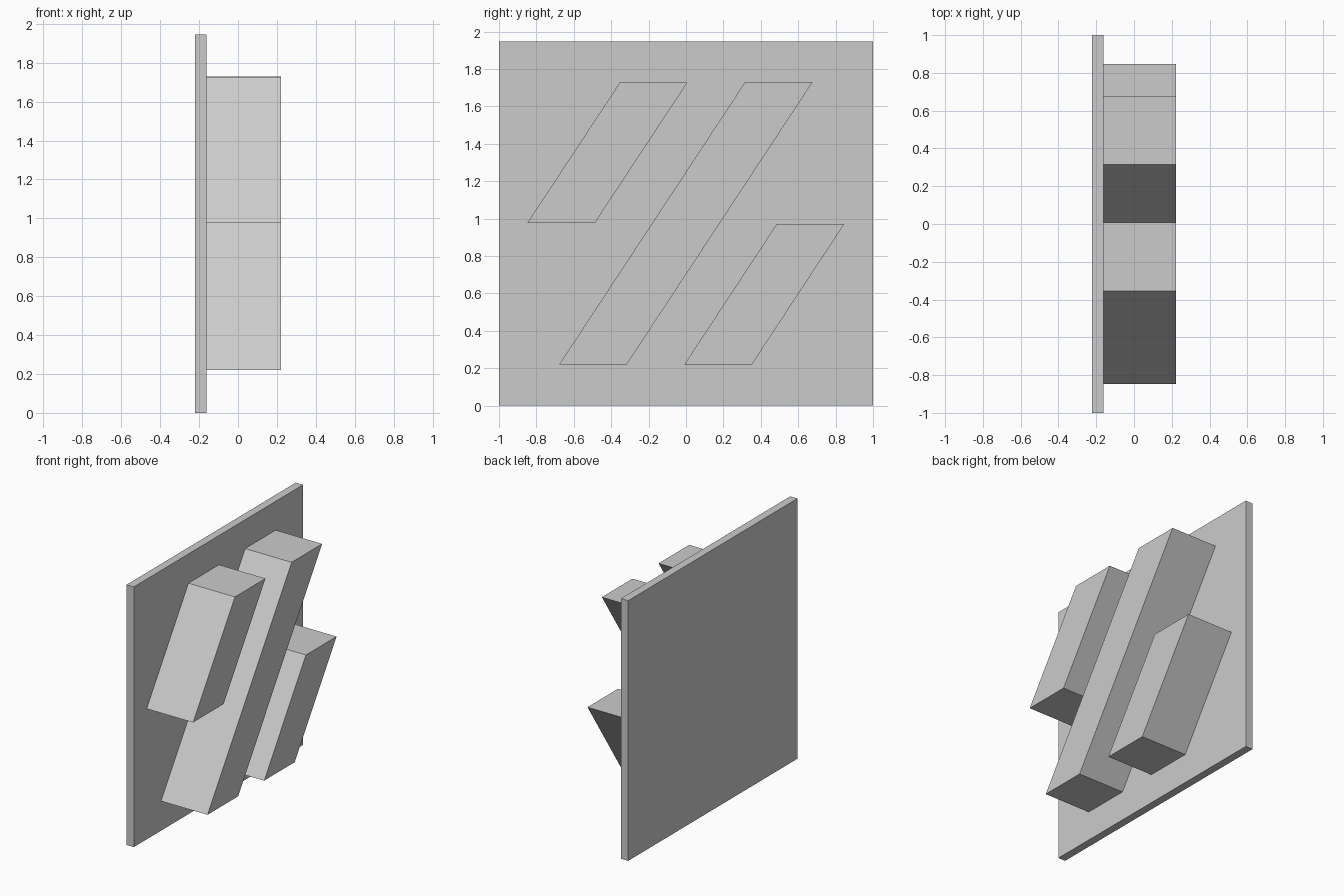
import bpy
import bmesh
from mathutils import Vector

cube = bpy.data.objects.get("Cube")
if cube:
    bpy.data.objects.remove(cube, do_unlink=True)

# Single light grey finish
grey = bpy.data.materials.new("light_grey")
grey.use_nodes = True
colour = (0.6, 0.6, 0.6, 1.0)
grey.diffuse_color = colour
grey.node_tree.nodes["Principled BSDF"].inputs["Base Color"].default_value = colour


def extruded_panel(name, outline, x_start, x_end):
    """Extrude a (y, z) outline along x."""
    bm = bmesh.new()
    face = bm.faces.new([bm.verts.new((x_start, y, z)) for y, z in outline])
    result = bmesh.ops.extrude_face_region(bm, geom=[face])
    moved = [v for v in result["geom"] if isinstance(v, bmesh.types.BMVert)]
    bmesh.ops.translate(bm, verts=moved, vec=Vector((x_end - x_start, 0, 0)))
    bmesh.ops.recalc_face_normals(bm, faces=bm.faces[:])
    mesh = bpy.data.meshes.new(name)
    bm.to_mesh(mesh)
    bm.free()
    mesh.materials.append(grey)
    obj = bpy.data.objects.new(name, mesh)
    bpy.context.collection.objects.link(obj)
    return obj


BACK, PLATE_FRONT, BAR_FRONT = -0.222, -0.162, 0.222
HEIGHT = 1.946
BAR_WIDTH = 0.361


def slanted_bar(name, bottom, top):
    """Parallelogram bar given the left ends of its bottom and top edges."""
    (y0, z0), (y1, z1) = bottom, top
    outline = [(y0, z0), (y0 + BAR_WIDTH, z0), (y1 + BAR_WIDTH, z1), (y1, z1)]
    extruded_panel(name, outline, PLATE_FRONT, BAR_FRONT)


# Backing plate
extruded_panel("backing_plate", [(-1, 0), (1, 0), (1, HEIGHT), (-1, HEIGHT)],
               BACK, PLATE_FRONT)

# Three leaning bars standing out from the plate
slanted_bar("upper_bar", (-0.848, 0.977), (-0.354, 1.727))
slanted_bar("long_middle_bar", (-0.677, 0.221), (0.316, 1.73))
slanted_bar("lower_bar", (-0.008, 0.221), (0.486, 0.972))
